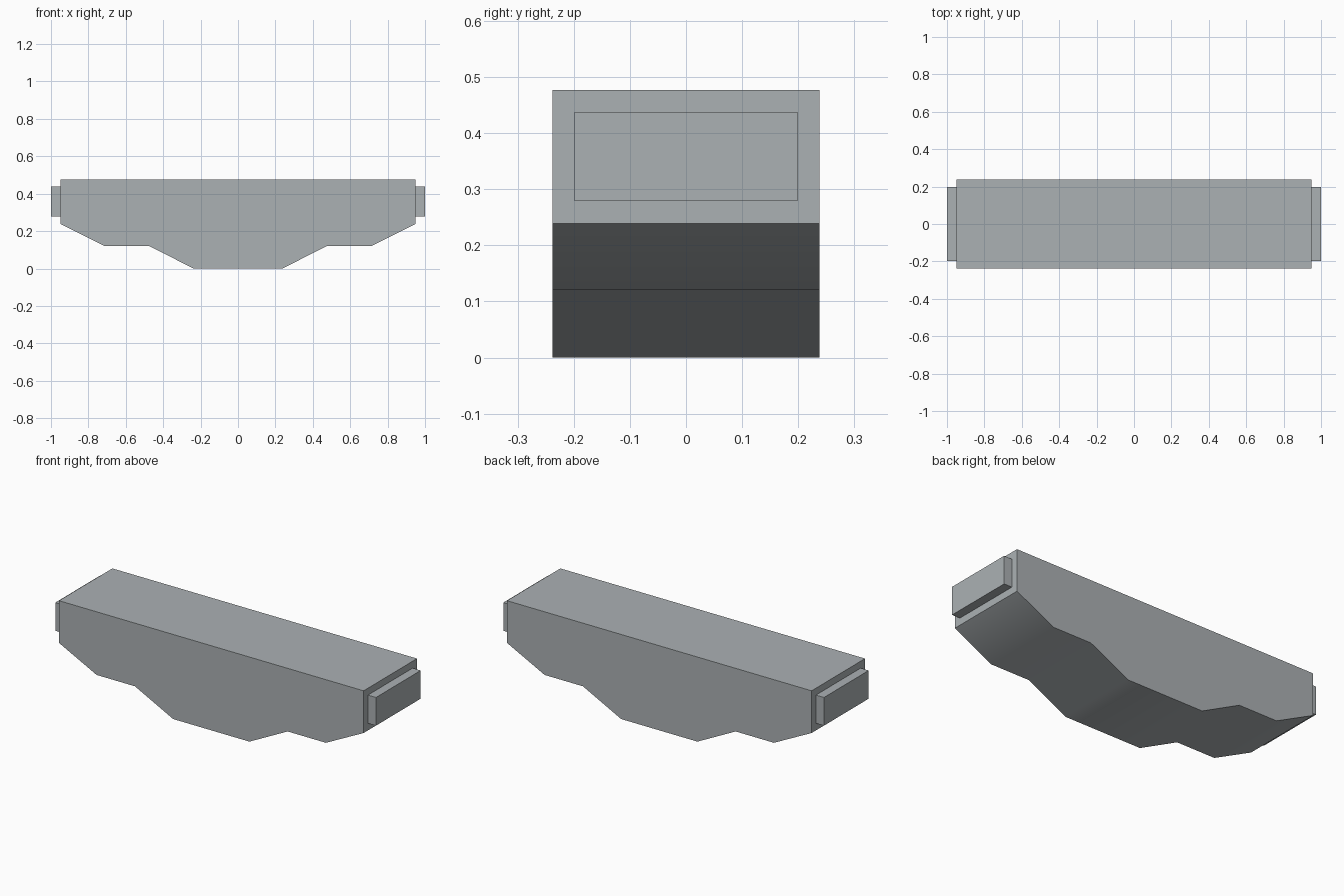
import bpy, bmesh, math

if "Cube" in bpy.data.objects:
    bpy.data.objects.remove(bpy.data.objects["Cube"])

# One flat grey for the whole model
grey = bpy.data.materials.new("light grey")
grey.diffuse_color = (0.41, 0.44, 0.455, 1)
grey.use_nodes = True
grey.node_tree.nodes["Principled BSDF"].inputs["Base Color"].default_value = grey.diffuse_color


def extrude_profile(name, profile, half_depth):
    """Solid made by sweeping an x-z outline from front to back."""
    bm = bmesh.new()
    face = bm.faces.new([bm.verts.new((x, -half_depth, z)) for x, z in profile])
    new = bmesh.ops.extrude_face_region(bm, geom=[face])["geom"]
    verts = [g for g in new if isinstance(g, bmesh.types.BMVert)]
    bmesh.ops.translate(bm, verts=verts, vec=(0, 2 * half_depth, 0))
    bmesh.ops.recalc_face_normals(bm, faces=bm.faces)
    mesh = bpy.data.meshes.new(name)
    bm.to_mesh(mesh)
    bm.free()
    mesh.materials.append(grey)
    obj = bpy.data.objects.new(name, mesh)
    bpy.context.collection.objects.link(obj)
    return obj


# Main body: flat top with a stepped, sloping underside, mirrored in x
half = [(0.238, 0), (0.476, 0.121), (0.715, 0.121), (0.95, 0.239), (0.95, 0.477)]
outline = half + [(-x, z) for x, z in reversed(half)]
body = extrude_profile("body", outline, 0.238)

# Shallow underside bends are softly shaded, all other edges stay sharp
bpy.context.view_layer.objects.active = body
body.select_set(True)
bpy.ops.object.shade_smooth_by_angle(angle=math.radians(30))

# Raised rectangular plate on each end
for side, name in ((-1, "left_end_plate"), (1, "right_end_plate")):
    a, b = side * 0.95, side * 1.0
    extrude_profile(name, [(a, 0.279), (b, 0.279), (b, 0.438), (a, 0.438)], 0.199)
